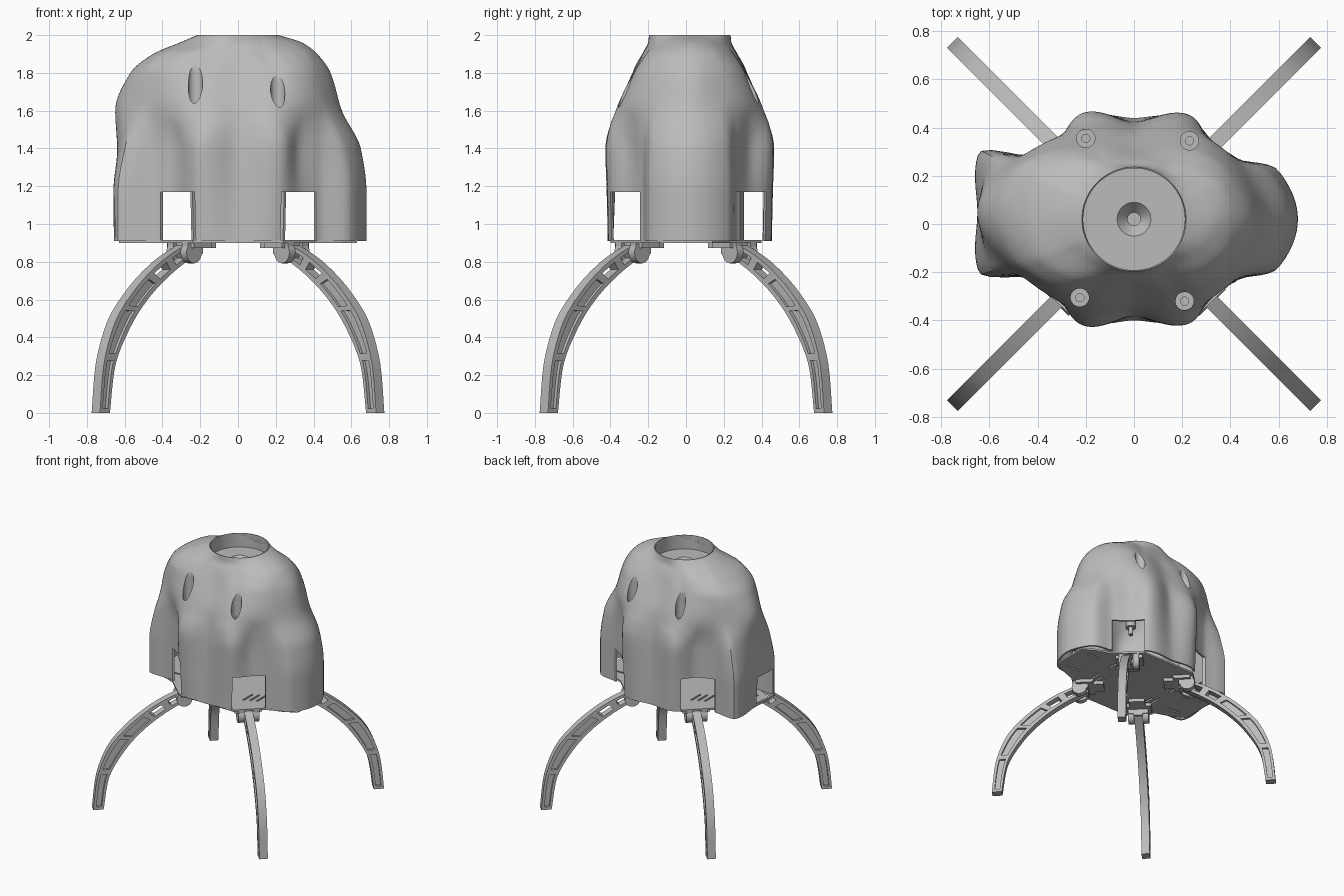
import bpy, bmesh, math
from mathutils import Matrix, Vector

if "Cube" in bpy.data.objects:
    bpy.data.objects.remove(bpy.data.objects["Cube"], do_unlink=True)

grey = bpy.data.materials.new("grey_plastic")
grey.use_nodes = True
GREY = (0.5, 0.5, 0.5, 1)
grey.diffuse_color = GREY
grey.node_tree.nodes["Principled BSDF"].inputs["Base Color"].default_value = GREY


# ---------- helpers ----------
def finish(name, bm, smooth=True):
    bmesh.ops.recalc_face_normals(bm, faces=bm.faces)
    mesh = bpy.data.meshes.new(name)
    bm.to_mesh(mesh)
    bm.free()
    mesh.materials.append(grey)
    ob = bpy.data.objects.new(name, mesh)
    bpy.context.collection.objects.link(ob)
    if smooth:
        smooth_shade(ob)
    return ob


def activate(ob):
    bpy.ops.object.select_all(action='DESELECT')
    ob.select_set(True)
    bpy.context.view_layer.objects.active = ob


def smooth_shade(ob):
    activate(ob)
    bpy.ops.object.shade_smooth_by_angle(angle=math.radians(35))


def cut(ob, bm):
    """Subtract a cutter mesh and throw the cutter away."""
    cutter = finish("cutter", bm, smooth=False)
    cutter.hide_render = True
    mod = ob.modifiers.new("cut", 'BOOLEAN')
    mod.object, mod.solver, mod.use_self = cutter, 'EXACT', True
    activate(ob)
    bpy.ops.object.modifier_apply(modifier=mod.name)
    bpy.data.objects.remove(cutter, do_unlink=True)


def box(bm, size, center, turn=0):
    mat = Matrix.Rotation(turn, 4, 'Z') @ Matrix.Translation(center) @ Matrix.Diagonal((*size, 1))
    bmesh.ops.create_cube(bm, size=1, matrix=mat)


def cylinder(bm, r, depth, matrix, segments=32):
    bmesh.ops.create_cone(bm, cap_ends=True, segments=segments, radius1=r, radius2=r,
                          depth=depth, matrix=matrix)


def bridge(bm, a, b):
    for i in range(len(a)):
        j = (i + 1) % len(a)
        bm.faces.new((a[i], a[j], b[j], b[i]))


def ring(bm, cx, cy, r, height, n=32):
    """Circle of vertices; height is a number or a function of x, y."""
    out = []
    for i in range(n):
        a = math.tau * i / n
        x, y = cx + r * math.cos(a), cy + r * math.sin(a)
        out.append(bm.verts.new((x, y, height(x, y) if callable(height) else height)))
    return out


def prism(bm, outline, half):
    """Extrude an (x, z) outline to both sides of y = 0."""
    sides = [[bm.verts.new((x, s * half, z)) for x, z in outline] for s in (-1, 1)]
    bridge(bm, *sides)
    for s in sides:
        bm.faces.new(s)


def curve(xs, ys, t, flat_ends=False):
    """Monotone cubic through the given points."""
    n = len(xs)
    d = [(ys[i + 1] - ys[i]) / (xs[i + 1] - xs[i]) for i in range(n - 1)]
    def slope(i):
        if i in (0, n - 1):
            return 0 if flat_ends else d[min(i, n - 2)]
        p, q = d[i - 1], d[i]
        return 0 if p * q <= 0 else 2 * p * q / (p + q)
    k = 0
    while k < n - 2 and t > xs[k + 1]:
        k += 1
    h = xs[k + 1] - xs[k]
    u = (t - xs[k]) / h
    return (ys[k] * (1 + 2 * u) * (1 - u) ** 2 + ys[k + 1] * u * u * (3 - 2 * u)
            + h * u * (1 - u) * (slope(k) * (1 - u) - slope(k + 1) * u))


# ---------- body shell: radius by height and angle, mirrored front to back ----------
ANGLES = [0, 19, 30, 45, 61, 90, 117, 135, 150, 159, 180]
HEIGHTS = [0.91, 1.17, 1.4, 1.6, 1.8, 1.9, 1.96, 2.0]
RADII = [
    [68, 63, 50, 47, 47, 42, 47, 45, 51, 69, 64],
    [68, 63, 50, 46, 48, 41, 48, 45, 51, 69, 65],
    [65, 60, 50, 45, 49, 40, 49, 45, 51, 65, 64],
    [55, 52, 49, 46, 44, 37, 43, 47, 52, 58, 65],
    [49, 46, 44, 40, 34, 29, 34, 42, 49, 53, 57],
    [42, 40, 37, 32, 27, 25, 28, 35, 41, 44, 45],
    [34, 31, 28, 25, 23, 22, 24, 26, 28, 30, 31],
    [21.6] * 11]
COLUMNS = list(zip(*RADII))
CY = 0.02
SOCKET_R = 0.211


def section(z):
    return [curve(HEIGHTS, c, z) / 100 for c in COLUMNS]


def radius(sec, a):
    a = math.degrees(a) % 360
    return curve(ANGLES, sec, min(a, 360 - a), True)


def surface_height(x, y):
    r, a = math.hypot(x, y - CY), math.atan2(y - CY, x)
    low, high = 1.4, 2.0
    for _ in range(16):
        mid = (low + high) / 2
        if radius(section(mid), a) > r:
            low = mid
        else:
            high = mid
    return low


bm = bmesh.new()
rows, cols, last = 56, 180, None
for i in range(rows + 1):
    z = 0.91 + 1.09 * math.sin(math.pi / 2 * i / rows)
    sec, loop = section(z), []
    for j in range(cols):
        a = math.tau * j / cols
        r = radius(sec, a)
        x = r * math.cos(a)
        lean = 0.08 * max(0, -x - 0.3)      # right side bulges slightly backwards
        loop.append(bm.verts.new((x, CY + lean + r * math.sin(a), z)))
    if last:
        bridge(bm, last, loop)
    last = loop
shell = finish("body_shell", bm, smooth=False)
mod = shell.modifiers.new("wall", 'SOLIDIFY')
mod.thickness, mod.offset = 0.015, -1
activate(shell)
bpy.ops.object.modifier_apply(modifier=mod.name)

# corner openings over the legs, a side port on the right, screw wells and top hole
DIAGONALS = [math.radians(45 + 90 * i) for i in range(4)]
WELLS = [(-0.2, 0.355), (0.23, 0.345), (-0.225, -0.305), (0.21, -0.32)]
WELL_R, WELL_FLOOR = 0.038, 1.6
bm = bmesh.new()
for a in DIAGONALS:
    box(bm, (0.5, 0.24, 0.37), (0.5, 0, 0.985), a)
box(bm, (0.2, 0.2, 0.21), (-0.68, -0.07, 1.035))
for x, y in WELLS:
    cylinder(bm, WELL_R, 0.5, Matrix.Translation((x, y, WELL_FLOOR + 0.25)))
cylinder(bm, SOCKET_R, 0.4, Matrix.Translation((0, CY, 2.06)), 64)
cut(shell, bm)
smooth_shade(shell)

bm = bmesh.new()
for x, y in WELLS:
    loops = [ring(bm, x, y, WELL_R, surface_height), ring(bm, x, y, WELL_R, WELL_FLOOR),
             ring(bm, x, y, 0.017, WELL_FLOOR), ring(bm, x, y, 0.017, WELL_FLOOR - 0.06)]
    for a, b in zip(loops, loops[1:]):
        bridge(bm, a, b)
    bm.faces.new(loops[-1])
finish("screw_wells", bm)

# ---------- recessed top socket ----------
bm = bmesh.new()
profile = [(SOCKET_R, 2.0), (SOCKET_R, 1.89), (0.07, 1.89), (0.027, 1.84), (0.027, 1.8)]
loops = [ring(bm, 0, CY, r, z, 64) for r, z in profile]
for a, b in zip(loops, loops[1:]):
    bridge(bm, a, b)
bm.faces.new(loops[-1])
finish("top_socket", bm)

# ---------- base plate with vent slots ----------
corner = [(0.63, 0.14), (0.55, 0.19), (0.41, 0.24), (0.24, 0.4)]
quarter = [(1, 1, 1), (-1, 1, -1), (-1, -1, 1), (1, -1, -1)]
bm = bmesh.new()
outline = [bm.verts.new((sx * x, sy * y, 0.9)) for sx, sy, step in quarter for x, y in corner[::step]]
face = bm.faces.new(outline)
top = bmesh.ops.extrude_face_region(bm, geom=[face])["geom"]
bmesh.ops.translate(bm, verts=[v for v in top if isinstance(v, bmesh.types.BMVert)], vec=(0, 0, 0.014))
plate = finish("base_plate", bm, smooth=False)
bm = bmesh.new()
for sx, sy, _ in quarter:
    for i in range(3):
        box(bm, (0.014, 0.12, 0.1), (sx * (0.2 + 0.045 * i), sy * (0.16 - 0.02 * i), 0.9))
    box(bm, (0.12, 0.014, 0.1), (sx * 0.49, sy * 0.12, 0.9))
cut(plate, bm)

# ---------- legs: flanged arch with ribs and a recessed web ----------
OUTER = [(1.065, 0), (1.04, 0.23), (0.958, 0.466), (0.805, 0.65), (0.59, 0.81), (0.4, 0.9)]
INNER = [(0.99, 0), (0.955, 0.23), (0.827, 0.466), (0.68, 0.624), (0.53, 0.735), (0.36, 0.83)]
STEPS = range(6)


def leg_point(t, across):
    p, q = (Vector([curve(STEPS, [pt[k] for pt in edge], t * 5) for k in (0, 1)])
            for edge in (INNER, OUTER))
    return p.lerp(q, across)


def arch(bm, t0, t1, low, high, half):
    n = max(2, round(36 * (t1 - t0)))
    ts = [t0 + (t1 - t0) * i / n for i in range(n + 1)]
    prism(bm, [leg_point(t, low) for t in ts] + [leg_point(t, high) for t in reversed(ts)], half)


def build_leg():
    bm = bmesh.new()
    arch(bm, 0, 1, 0.75, 1, 0.031)
    arch(bm, 0, 1, 0, 0.25, 0.031)
    arch(bm, 0, 0.7, 0.25, 0.75, 0.012)
    for t0, t1 in [(0, 0.02), (0.24, 0.27), (0.48, 0.51), (0.68, 0.72), (0.81, 0.86), (0.94, 1)]:
        arch(bm, t0, t1, 0.25, 0.75, 0.031)
    return bm


def build_bracket():
    bm = bmesh.new()
    box(bm, (0.13, 0.2, 0.026), (0.365, 0, 0.887))
    box(bm, (0.08, 0.12, 0.026), (0.265, 0, 0.887))
    box(bm, (0.06, 0.07, 0.07), (0.37, 0, 0.86))
    for side in (-1, 1):
        cylinder(bm, 0.056, 0.045, Matrix.Translation((0.405, side * 0.054, 0.848))
                 @ Matrix.Rotation(math.pi / 2, 4, 'X'))
        box(bm, (0.11, 0.045, 0.06), (0.395, side * 0.054, 0.87))
    return bm


NAMES = ["back_left", "back_right", "front_right", "front_left"]
for name, a in zip(NAMES, DIAGONALS):
    for part, build in (("leg", build_leg), ("leg_bracket", build_bracket)):
        ob = finish(f"{name}_{part}", build())
        ob.rotation_euler.z = a
